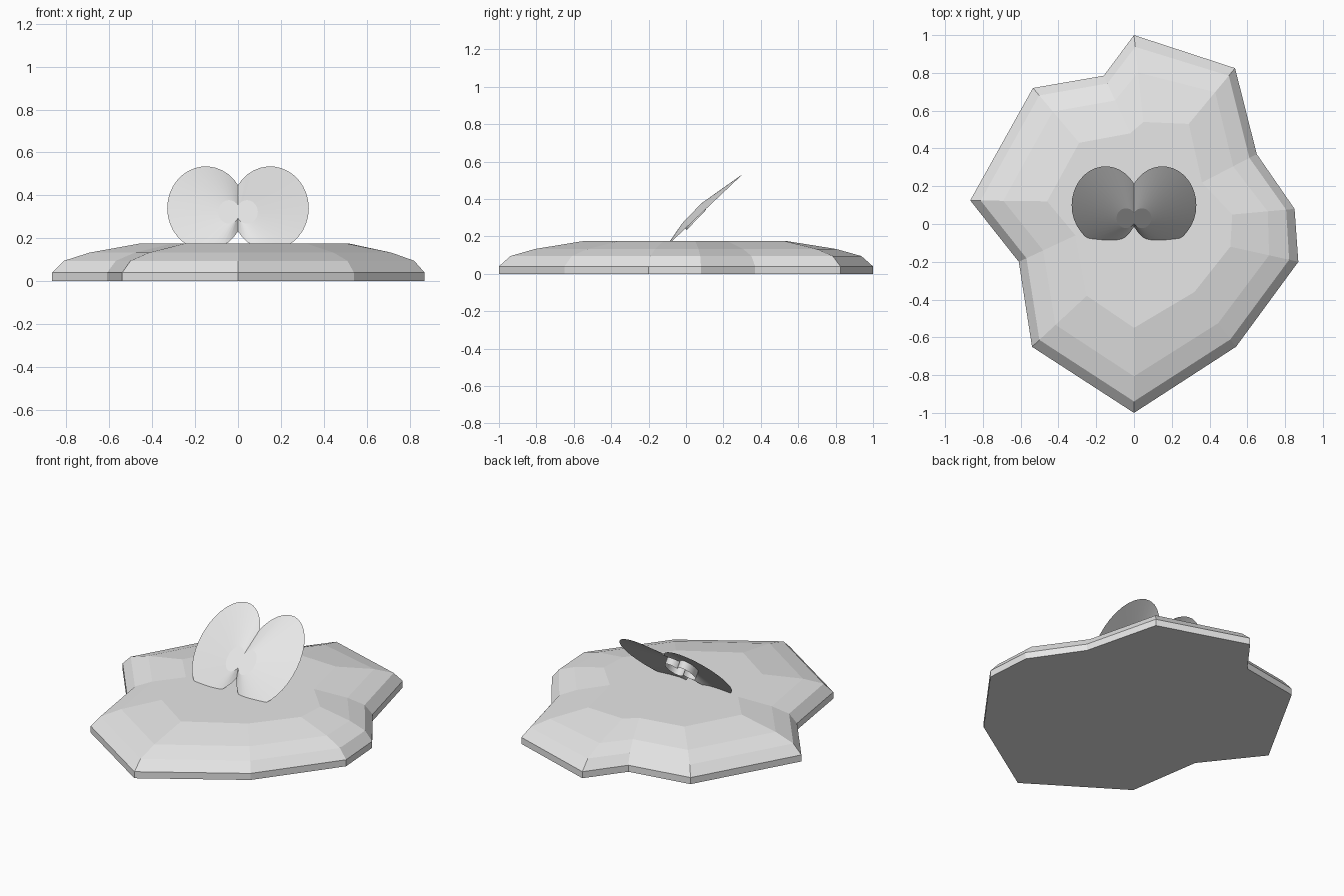
import bpy, bmesh, math

if "Cube" in bpy.data.objects:
    bpy.data.objects.remove(bpy.data.objects["Cube"])

grey = bpy.data.materials.new("plain_grey")
grey.diffuse_color = (0.8, 0.8, 0.8, 1)
grey.use_nodes = True
grey.node_tree.nodes["Principled BSDF"].inputs["Base Color"].default_value = grey.diffuse_color


def loft(name, rings, cap_first, cap_last, cap_ring=None):
    """Join equal-length rings of points with quads and cap the ends."""
    bm = bmesh.new()
    vs = [[bm.verts.new(p) for p in r] for r in rings]
    n = len(rings[0])
    for a, b in zip(vs, vs[1:]):
        for i in range(n):
            j = (i + 1) % n
            bm.faces.new((a[i], a[j], b[j], b[i]))
    if cap_first:
        bm.faces.new(vs[0][::-1])
    if cap_last:
        bm.faces.new(vs[-1])
    if cap_ring is not None:
        bm.faces.new(vs[cap_ring])
    me = bpy.data.meshes.new(name)
    bm.to_mesh(me)
    bm.free()
    me.materials.append(grey)
    ob = bpy.data.objects.new(name, me)
    bpy.context.collection.objects.link(ob)
    return ob


# Faceted pad: outer rim and flat-top corner for each vertex, counterclockwise
outer = [(0, -1), (.54, -.65), (.87, -.2), (.85, .08), (.65, .37), (.535, .825),
         (0, 1), (-.16, .785), (-.535, .72), (-.867, .125), (-.61, -.2), (-.54, -.65)]
inner = [(0, -.55), (.32, -.36), (.51, -.12), (.52, .05), (.36, .22), (.29, .53),
         (.05, .54), (-.02, .48), (-.29, .43), (-.46, .12), (-.31, -.06), (-.25, -.38)]
steps = [(0, 0), (0, .04), (.135, .095), (.43, .133), (1, .175)]
loft("lily_pad", [[(a[0] + (b[0] - a[0]) * t, a[1] + (b[1] - a[1]) * t, z)
                   for a, b in zip(outer, inner)] for t, z in steps], True, True)

# Two-lobed outline: an ellipse arc for the right lobe, mirrored for the left
N = 28
lim = math.acos(-.15 / .18)
right = [(.15 + .18 * math.cos(t), .195 * math.sin(t))
         for t in (-lim + 2 * lim * i / N for i in range(N + 1))]
right[0], right[-1] = (0, right[0][1]), (0, right[-1][1])
outline = right + [(-x, z) for x, z in right[-2:0:-1]]


def ring(scale, zc, y0, z0, slope):
    """Outline scaled and laid on a plane leaning back."""
    return [(x * scale, y0 + (zc + z * scale - z0) * slope, zc + z * scale)
            for x, z in outline]


# Leaning petals with a raised centre and a short collar behind it
petals = loft("petals", [ring(1, .34, -.08, .17, 1.056),
                         ring(.28, .323, -.03, .26, .96),
                         ring(.28, .288, -.005, .225, .96)], False, False, 1)
bpy.context.view_layer.objects.active = petals
petals.select_set(True)
bpy.ops.object.shade_smooth_by_angle(angle=math.radians(30))
